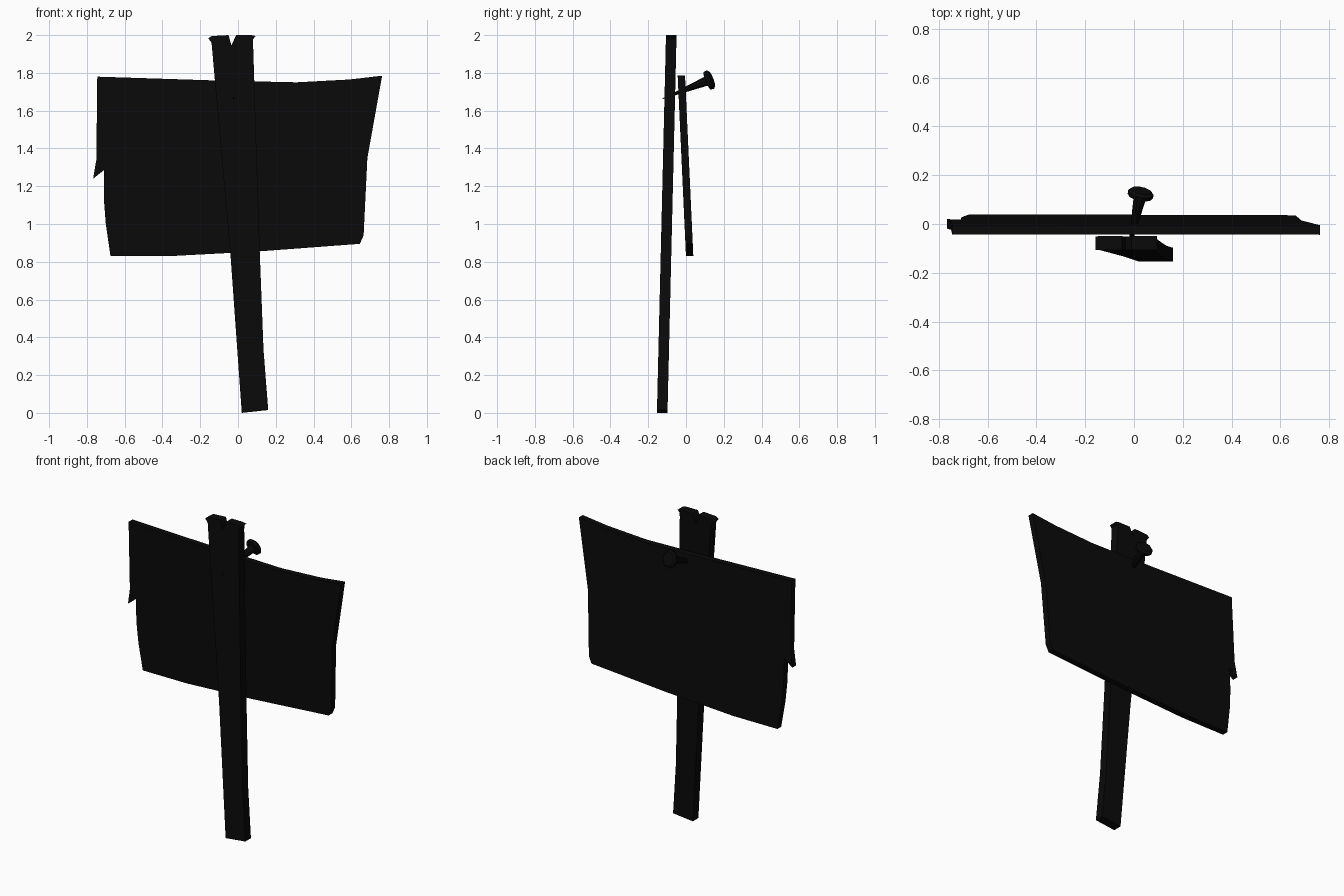
import bpy, bmesh
from mathutils import Vector

if "Cube" in bpy.data.objects:
    bpy.data.objects.remove(bpy.data.objects["Cube"])

black = bpy.data.materials.new("dark_wood")
black.diffuse_color = (0.003, 0.003, 0.003, 1)
black.use_nodes = True
black.node_tree.nodes["Principled BSDF"].inputs["Base Color"].default_value = black.diffuse_color


def finish(name, bm):
    bmesh.ops.recalc_face_normals(bm, faces=bm.faces[:])
    me = bpy.data.meshes.new(name)
    bm.to_mesh(me)
    bm.free()
    me.materials.append(black)
    ob = bpy.data.objects.new(name, me)
    bpy.context.collection.objects.link(ob)
    return ob


def plank(name, outline, y0, slope, thick):
    """Extrude an x-z outline along y, leaning by slope with height."""
    bm = bmesh.new()
    face = bm.faces.new([bm.verts.new((x, y0 + slope * z, z)) for x, z in outline])
    ext = bmesh.ops.extrude_face_region(bm, geom=[face], use_keep_orig=True)
    verts = [v for v in ext["geom"] if isinstance(v, bmesh.types.BMVert)]
    bmesh.ops.translate(bm, verts=verts, vec=(0, thick, 0))
    bmesh.ops.recalc_face_normals(bm, faces=bm.faces[:])
    bmesh.ops.triangulate(bm, faces=[f for f in bm.faces if len(f.verts) > 4])
    return finish(name, bm)


# Leaning post with split, battered top
plank("post", [
    (0.02, 0.0), (0.16, 0.015), (0.135, 0.335), (0.115, 0.855), (0.08, 1.95),
    (0.08, 1.98), (0.095, 1.995), (0.07, 2.0), (-0.01, 2.0), (-0.035, 1.945),
    (-0.05, 2.0), (-0.14, 1.995), (-0.158, 1.983), (-0.14, 1.96),
    (-0.125, 1.79), (-0.04, 0.84)], -0.154, 0.024, 0.056)

# Warped board with a splinter on the left edge
plank("sign_board", [
    (-0.745, 1.78), (-0.125, 1.76), (0.31, 1.75), (0.59, 1.765), (0.763, 1.785),
    (0.685, 1.35), (0.665, 0.94), (0.645, 0.895), (0.11, 0.855), (-0.36, 0.83),
    (-0.675, 0.83), (-0.70, 1.0), (-0.71, 1.13), (-0.71, 1.285),
    (-0.767, 1.24), (-0.75, 1.34)], 0.038, -0.046, 0.039)

# Oversized nail driven through the board: rings of (distance, radius)
tip = Vector((-0.025, -0.125, 1.663))
axis = Vector((0.055, 0.262, 0.105))
length = axis.length
rot = axis.to_track_quat('Z', 'Y')
n = 10
bm = bmesh.new()
rings = []
from math import cos, sin, tau
for d, r in [(0, 0.002), (0.12, 0.013), (length - 0.03, 0.026),
             (length - 0.026, 0.052), (length - 0.01, 0.054), (length, 0.042)]:
    rings.append([bm.verts.new(tip + rot @ Vector((r * cos(tau * i / n), r * sin(tau * i / n), d)))
                  for i in range(n)])
for a, b in zip(rings, rings[1:]):
    for i in range(n):
        j = (i + 1) % n
        bm.faces.new((a[i], a[j], b[j], b[i]))
bm.faces.new(rings[0][::-1])
bm.faces.new(rings[-1])
finish("nail", bm)
